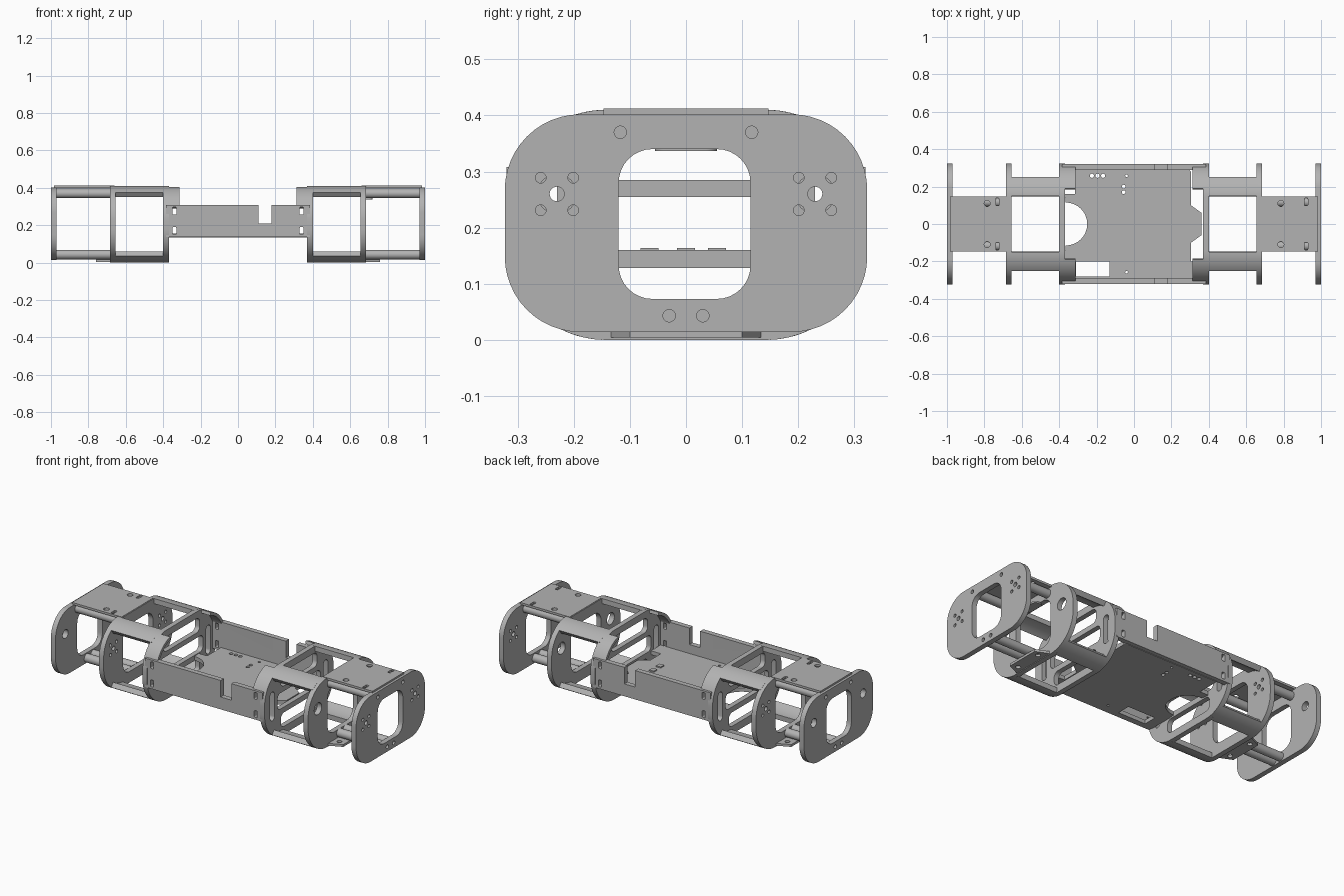
import bpy
from math import sin, cos, pi, radians
from mathutils import Matrix

cube = bpy.data.objects.get("Cube")
if cube:
    bpy.data.objects.remove(cube)

grey = bpy.data.materials.new("plain grey")
grey.use_nodes = True
COLOUR = (0.45, 0.45, 0.45, 1)
grey.diffuse_color = COLOUR
grey.node_tree.nodes["Principled BSDF"].inputs["Base Color"].default_value = COLOUR

# Orientation of a flat sheet: columns are the world directions of u, v, thickness
ACROSS = Matrix(((0, 0, 1), (1, 0, 0), (0, 1, 0)))
FLAT = Matrix.Identity(3)
UPRIGHT = Matrix(((1, 0, 0), (0, 0, -1), (0, 1, 0)))


def arc(cu, cv, r, a0, a1, n=12):
    angles = [radians(a0 + (a1 - a0) * i / n) for i in range(n + 1)]
    return [(cu + r * cos(a), cv + r * sin(a)) for a in angles]


def circle(cu, cv, r):
    return arc(cu, cv, r, 0, 345, 23)


def rounded(u0, u1, v0, v1, r, n=8):
    return (arc(u1 - r, v1 - r, r, 0, 90, n) + arc(u0 + r, v1 - r, r, 90, 180, n)
            + arc(u0 + r, v0 + r, r, 180, 270, n) + arc(u1 - r, v0 + r, r, 270, 360, n))


def box(u0, u1, v0, v1):
    return [(u0, v0), (u1, v0), (u1, v1), (u0, v1)]


def sheet(name, loops, basis, lo, hi):
    """Extruded flat part: first loop is the outline, the rest are holes."""
    curve = bpy.data.curves.new(name, "CURVE")
    curve.dimensions = "2D"
    curve.fill_mode = "BOTH"
    curve.extrude = (hi - lo) / 2
    for loop in loops:
        spline = curve.splines.new("POLY")
        spline.points.add(len(loop) - 1)
        for p, (u, v) in zip(spline.points, loop):
            p.co = (u, v, 0, 1)
        spline.use_cyclic_u = True
    temp = bpy.data.objects.new(name, curve)
    bpy.context.collection.objects.link(temp)
    mesh = bpy.data.meshes.new_from_object(
        temp.evaluated_get(bpy.context.evaluated_depsgraph_get()))
    bpy.data.objects.remove(temp)
    mesh.materials.clear()
    mesh.materials.append(grey)
    mesh.transform(Matrix.Translation((0, 0, (lo + hi) / 2)))
    mesh.transform(basis.to_4x4())
    obj = bpy.data.objects.new(name, mesh)
    bpy.context.collection.objects.link(obj)
    bpy.ops.object.select_all(action="DESELECT")
    obj.select_set(True)
    bpy.context.view_layer.objects.active = obj
    bpy.ops.object.shade_smooth_by_angle(angle=radians(30))
    return obj


def across(name, loops, side, near, far):
    return sheet(name, loops, ACROSS, min(side * near, side * far), max(side * near, side * far))


def corner_shell(sy, sz, a0, a1, thick):
    """Strip that follows one rounded corner of the hip outline."""
    pts = arc(0.143, 0.025, 0.18, a0, a1) + arc(0.143, 0.025, 0.18 - thick, a1, a0)
    return [(sy * y, 0.205 + sz * z) for y, z in pts]


HIP = rounded(-0.323, 0.323, 0, 0.41, 0.18, 14)
SIGNS = (-1, 1)
SCREWS = [(-0.117, 0.37), (0.117, 0.37), (-0.03, 0.043), (0.03, 0.043)]


def motor_holes():
    loops = []
    for s in SIGNS:
        loops.append(circle(s * 0.23, 0.26, 0.013))
        loops += [circle(s * 0.23 + a * 0.029, 0.26 + b * 0.029, 0.0095)
                  for a in SIGNS for b in SIGNS]
    return loops


def bearing_holes(r):
    return [circle(s * 0.23, 0.26, r) for s in SIGNS]


for side, word in ((-1, "right"), (1, "left")):
    # End plate with window, shaft and screw holes
    shafts = motor_holes() if side > 0 else bearing_holes(0.026)
    across(word + "_end_plate",
           [rounded(-0.323, 0.323, 0.014, 0.402, 0.135, 12),
            rounded(-0.12, 0.115, 0.073, 0.34, 0.06)]
           + shafts + [circle(y, z, 0.011) for y, z in SCREWS],
           side, 0.97, 1.0)

    # Middle plate of the hip
    shafts = bearing_holes(0.035) if side > 0 else motor_holes()
    across(word + "_hip_outer_plate",
           [HIP, rounded(-0.14, 0.14, 0.065, 0.345, 0.06)] + shafts,
           side, 0.655, 0.685)

    # Inner plate of the hip, pierced by three windows and two slots
    across(word + "_hip_inner_plate",
           [HIP, rounded(-0.17, 0.17, 0.285, 0.37, 0.03),
            rounded(-0.2, 0.2, 0.16, 0.255, 0.025),
            rounded(-0.17, 0.17, 0.045, 0.128, 0.03)]
           + [rounded(s * 0.25 - 0.02, s * 0.25 + 0.02, 0.12, 0.29, 0.019) for s in SIGNS],
           side, 0.37, 0.40)

    # Standoffs joining the end plate to the hip
    for i, (y, z) in enumerate(SCREWS):
        across(f"{word}_standoff_{i + 1}",
               [circle(y, z, 0.025), circle(y, z, 0.011)], side, 0.685, 0.97)

    # Upper deck plate with holes and slots
    slot_x = 0.92 if side > 0 else 0.73
    x0, x1 = sorted((side * 0.66, side * 0.985))
    loops = [box(x0, x1, -0.147, 0.147)]
    for s in SIGNS:
        loops.append(circle(side * 0.785, s * 0.11, 0.016))
        loops.append(rounded(side * slot_x - 0.009, side * slot_x + 0.009,
                             s * 0.118 - 0.02, s * 0.118 + 0.02, 0.004))
    sheet(word + "_upper_deck", loops, FLAT, 0.399, 0.412)

    # Short lower deck, narrowing towards the end
    lower = [(0.655, -0.147), (0.76, -0.1), (0.76, 0.1), (0.655, 0.147)]
    loops = [[(side * x, y) for x, y in lower]]
    loops += [circle(side * 0.72, s * 0.08, 0.014) for s in SIGNS]
    sheet(word + "_lower_deck", loops, FLAT, 0.004, 0.018)

    for sy, face in ((-1, "front"), (1, "back")):
        # Curved rails joining both hip plates
        for sz, level in ((-1, "lower"), (1, "upper")):
            across(f"{word}_{face}_{level}_rail",
                   [corner_shell(sy, sz, 53, 88, 0.03)], side, 0.39, 0.665)
        # Curved gusset reaching down to the side panel
        across(f"{word}_{face}_gusset", [corner_shell(sy, 1, 22, 75, 0.018)],
               side, 0.312, 0.38)

# Body side panels with a notch and fixing slots
panel = [(-0.385, 0.137), (0.385, 0.137), (0.385, 0.308), (0.18, 0.308),
         (0.18, 0.21), (0.11, 0.21), (0.11, 0.308), (-0.385, 0.308)]
slots = [rounded(s * 0.34 - 0.01, s * 0.34 + 0.01, z - 0.02, z + 0.02, 0.005)
         for s in SIGNS for z in (0.17, 0.277)]
for sy, face in ((-1, "front"), (1, "back")):
    a, b = sorted((-sy * 0.29, -sy * 0.32))
    sheet(face + "_side_panel", [panel] + slots, UPRIGHT, a, b)

# Body floor with a round bay on one end and stepped bays on the other
floor = ([(-0.37, -0.295), (0.37, -0.295), (0.37, -0.2), (0.305, -0.2), (0.305, -0.1),
          (0.36, -0.06), (0.36, 0.06), (0.305, 0.1), (0.305, 0.28), (0.29, 0.295),
          (-0.315, 0.295), (-0.315, 0.16), (-0.37, 0.16)]
         + arc(-0.365, 0, 0.115, 90, -90, 16) + [(-0.37, -0.16)])
holes = [box(-0.31, -0.13, -0.28, -0.2)]
holes += [circle(x, 0.258, 0.011) for x in (-0.225, -0.195, -0.165)]
holes += [circle(-0.055, y, 0.01) for y in (0.17, 0.2)]
holes += [circle(-0.04, s * 0.257, 0.007) for s in SIGNS]
sheet("body_floor", [floor] + holes, FLAT, 0.134, 0.157)

# Small raised blocks on the floor
for i, y in enumerate((-0.065, 0.0, 0.055)):
    sheet(f"floor_block_{i + 1}", [box(0.2, 0.23, y - 0.016, y + 0.016)], FLAT, 0.155, 0.164)
# Hook tab under the left upper deck
sheet("left_hook_tab", [rounded(0.665, 0.72, -0.055, 0.055, 0.02)], FLAT, 0.337, 0.347)
